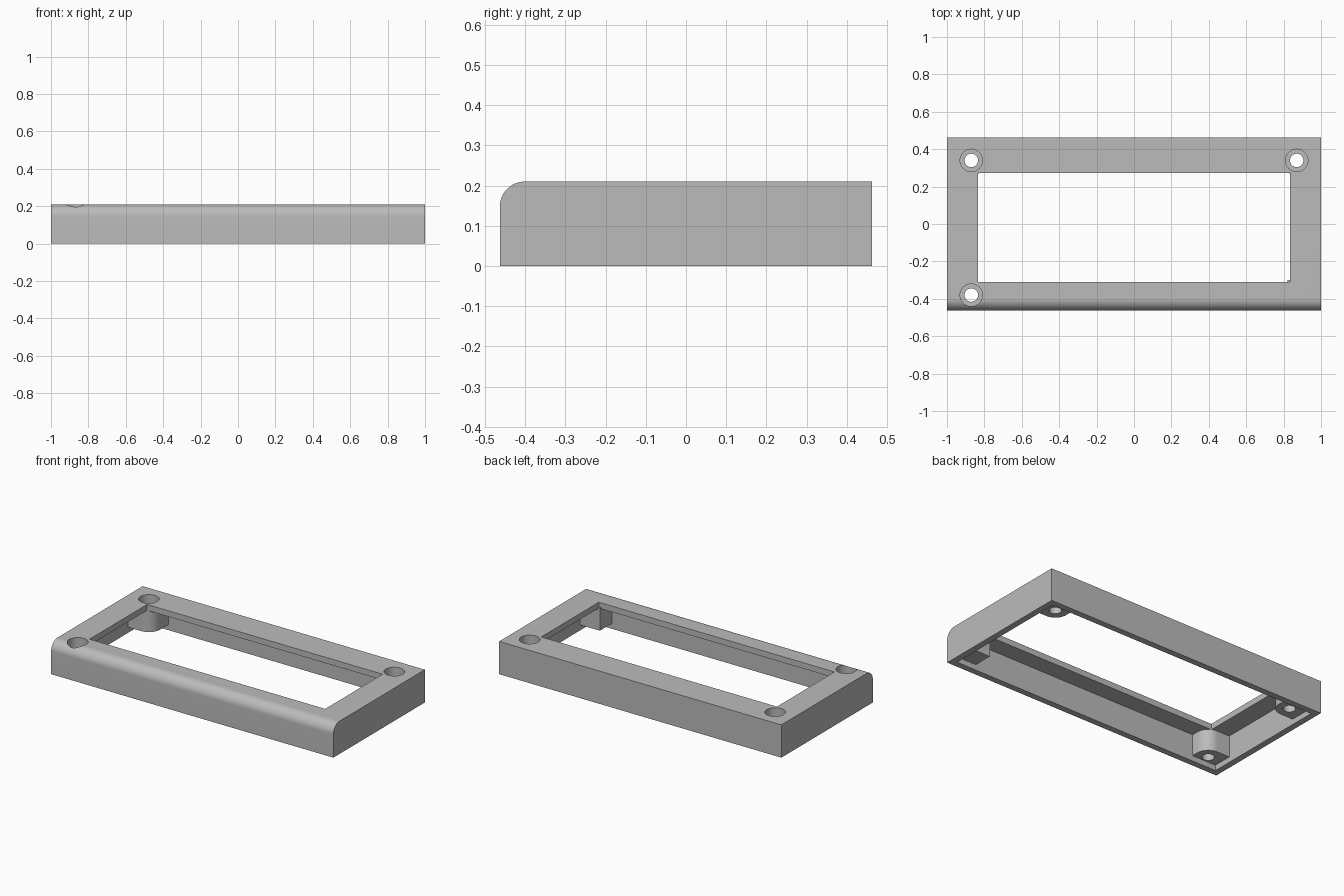
import bpy, bmesh, math

if "Cube" in bpy.data.objects:
    bpy.data.objects.remove(bpy.data.objects["Cube"])

W, D, H = 1.0, 0.463, 0.21        # half width, half depth, height
WALL, PLATE, R = 0.04, 0.038, 0.0625

grey = bpy.data.materials.new("plain grey")
grey.diffuse_color = (0.5, 0.5, 0.5, 1)
grey.use_nodes = True
grey.node_tree.nodes["Principled BSDF"].inputs["Base Color"].default_value = grey.diffuse_color


def prism(name, pts):
    """Object from a base polygon swept along a vector."""
    base, sweep = pts
    bm = bmesh.new()
    face = bm.faces.new([bm.verts.new(p) for p in base])
    ext = bmesh.ops.extrude_face_region(bm, geom=[face])
    moved = [g for g in ext["geom"] if isinstance(g, bmesh.types.BMVert)]
    bmesh.ops.translate(bm, verts=moved, vec=sweep)
    bmesh.ops.recalc_face_normals(bm, faces=bm.faces)
    me = bpy.data.meshes.new(name)
    bm.to_mesh(me)
    bm.free()
    ob = bpy.data.objects.new(name, me)
    bpy.context.collection.objects.link(ob)
    me.materials.append(grey)
    return ob


def upright(name, outline, z0, z1):
    return prism(name, ([(x, y, z0) for x, y in outline], (0, 0, z1 - z0)))


def box(name, x0, x1, y0, y1, z0, z1):
    return upright(name, [(x0, y0), (x1, y0), (x1, y1), (x0, y1)], z0, z1)


def arc(cx, cy, r, a0, a1, n):
    return [(cx + r * math.cos(math.radians(a0 + (a1 - a0) * i / n)),
             cy + r * math.sin(math.radians(a0 + (a1 - a0) * i / n)))
            for i in range(n + 1)]


def cylinder(name, x, y, r, z0, z1):
    return upright(name, arc(x, y, r, 0, 360, 48)[:-1], z0, z1)


def combine(target, other, op):
    mod = target.modifiers.new(op.lower(), 'BOOLEAN')
    mod.operation, mod.object, mod.solver = op, other, 'EXACT'
    bpy.context.view_layer.objects.active = target
    bpy.ops.object.modifier_apply(modifier=mod.name)
    bpy.data.objects.remove(other)


# Outer body with a rounded front top edge
side = [(-D, 0), (D, 0), (D, H)] + arc(-D + R, H - R, R, 90, 180, 16)
frame = prism("bezel_frame", ([(-W, y, z) for y, z in side], (2 * W, 0, 0)))

# Hollow underside and window
combine(frame, box("cavity", -W + WALL, W - WALL, -D + WALL, D - WALL,
                   -0.1, H - PLATE), 'DIFFERENCE')
combine(frame, box("window", -0.835, 0.835, -0.31, 0.272, -0.1, 0.5), 'DIFFERENCE')

# Screw bosses: square towards the walls, rounded at the inner corner
screws = [(-0.87, 0.34), (0.87, 0.34), (-0.87, -0.38)]
B, BASE, TOP, LAP = 0.08, 0.035, H - PLATE + 0.01, 0.01
for x, y in screws:
    sx, sy = (1 if x > 0 else -1), (1 if y > 0 else -1)
    ox, oy = sx * (W - WALL + LAP), sy * (D - WALL + LAP)
    curve = [(x - sx * px, y - sy * py) for px, py in arc(0, 0, B, 0, 90, 16)]
    boss = upright("boss", curve + [(ox, y - sy * B), (ox, oy), (x - sx * B, oy)],
                   BASE, TOP)
    combine(frame, boss, 'UNION')

# Plain block in the remaining corner
combine(frame, box("corner_block", 0.82, W - WALL + LAP, -D + WALL - LAP, -0.30,
                   BASE, TOP), 'UNION')

# Counterbored screw holes
for x, y in screws:
    combine(frame, cylinder("counterbore", x, y, 0.06, 0.10, 0.4), 'DIFFERENCE')
    combine(frame, cylinder("hole", x, y, 0.036, -0.1, 0.4), 'DIFFERENCE')

bpy.ops.object.select_all(action='DESELECT')
frame.select_set(True)
bpy.context.view_layer.objects.active = frame
bpy.ops.object.shade_smooth_by_angle(angle=math.radians(30))
